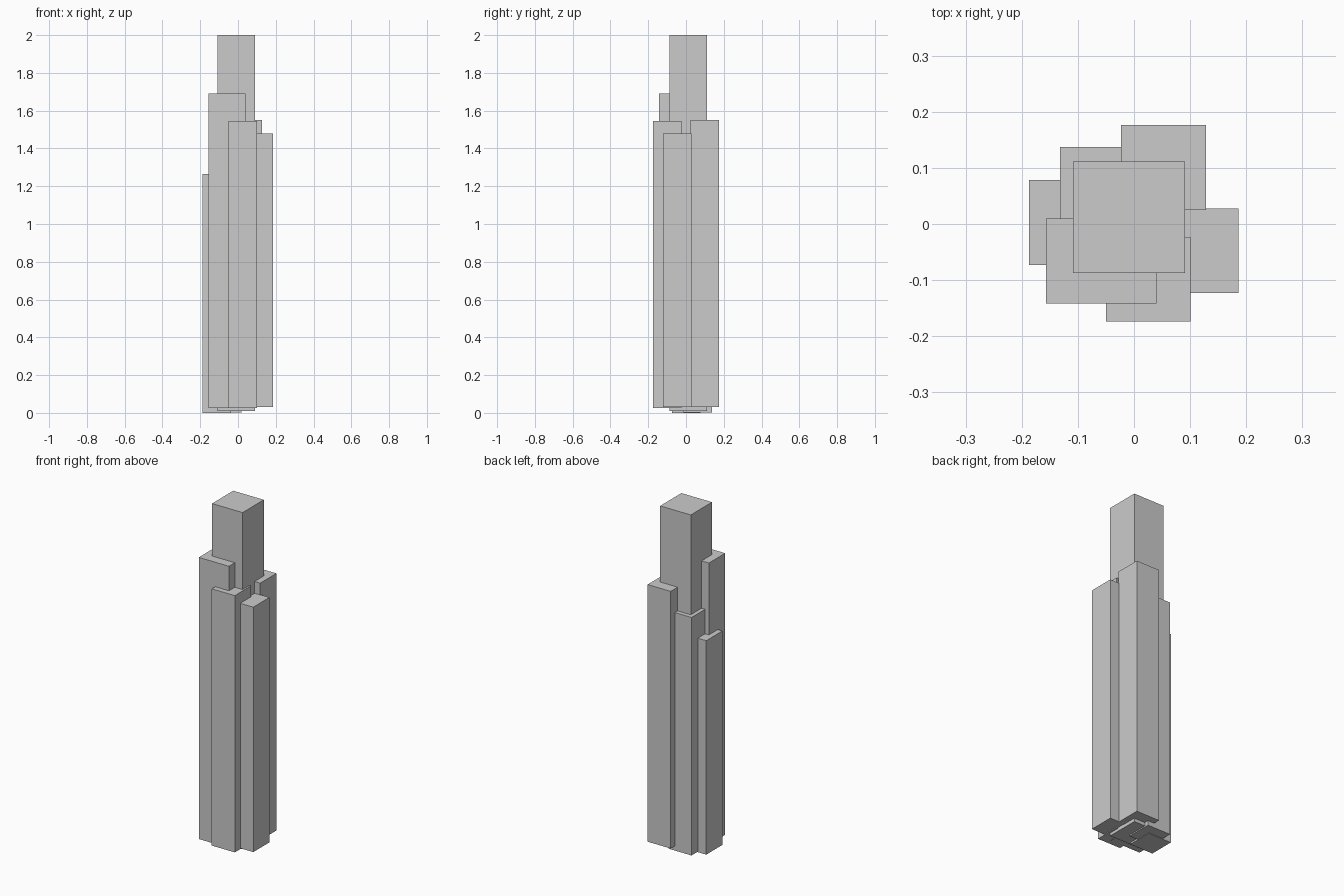
import bpy

if "Cube" in bpy.data.objects:
    bpy.data.objects.remove(bpy.data.objects["Cube"])

def box(name, x0, x1, y0, y1, z0, z1):
    """Axis-aligned box from its bounds."""
    bpy.ops.mesh.primitive_cube_add(size=1, location=((x0 + x1) / 2, (y0 + y1) / 2, (z0 + z1) / 2))
    ob = bpy.context.object
    ob.name = name
    ob.scale = (x1 - x0, y1 - y0, z1 - z0)
    bpy.ops.object.transform_apply(location=False, rotation=False, scale=True)
    return ob

# Tall core and wide front-left block
box("core_tower", -0.109, 0.091, -0.087, 0.111, 0.01, 2.0)
box("front_left_block", -0.157, 0.04, -0.142, 0.01, 0.025, 1.69)

# Surrounding square shafts: min x, min y, bottom, top
S = 0.151
shafts = {
    "front_shaft": (-0.05, -0.174, 0.027, 1.545),
    "right_shaft": (0.035, -0.123, 0.032, 1.48),
    "back_right_shaft": (-0.023, 0.025, 0.03, 1.55),
    "back_left_shaft": (-0.132, -0.014, 0.003, 1.41),
    "left_shaft": (-0.187, -0.073, 0.0, 1.265),
}
for name, (x, y, z0, z1) in shafts.items():
    box(name, x, x + S, y, y + S, z0, z1)
